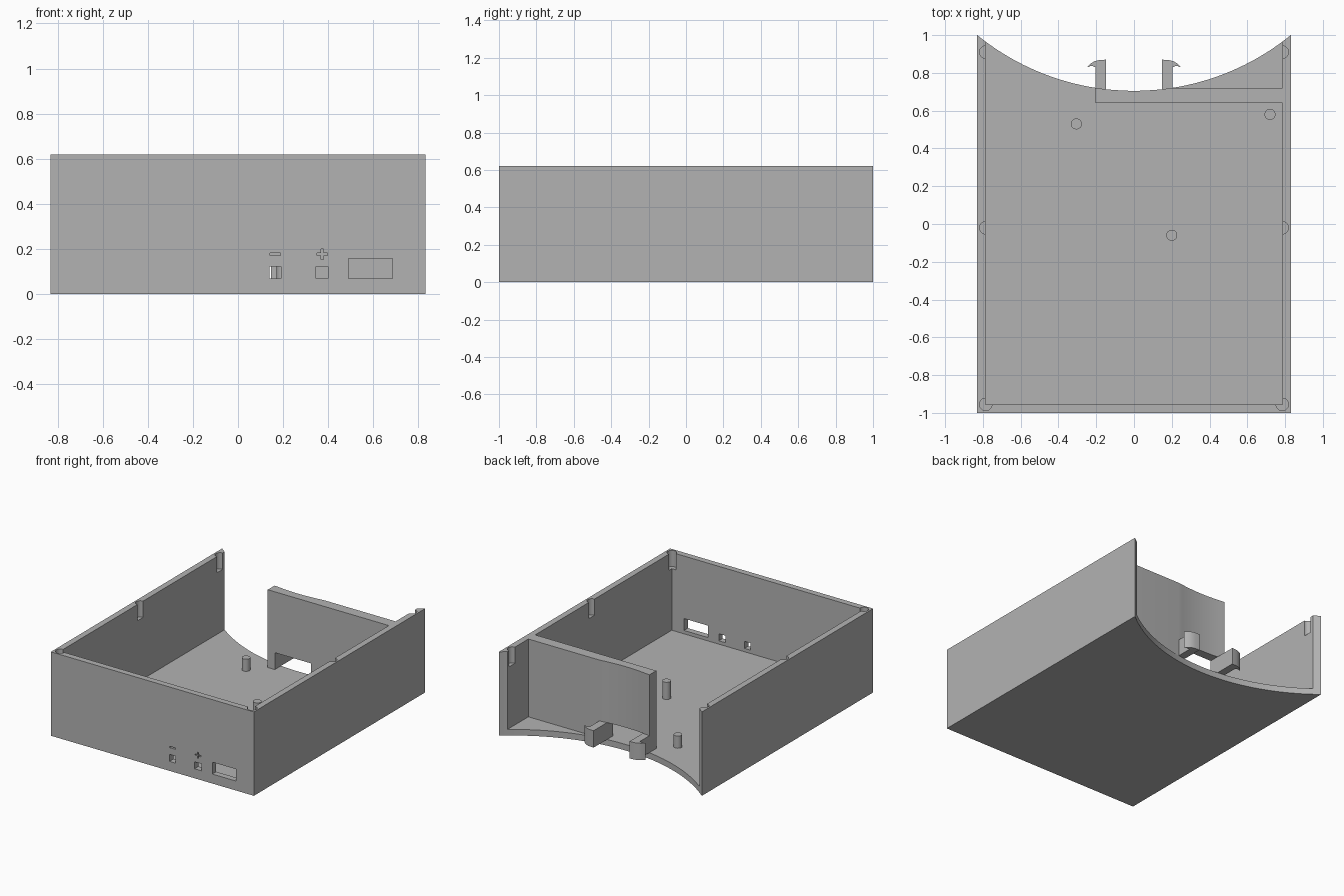
import bpy, bmesh, math

cube = bpy.data.objects.get("Cube")
if cube:
    bpy.data.objects.remove(cube, do_unlink=True)

# Main dimensions
HALF_W, HEIGHT, WALL = 0.83, 0.62, 0.045
IN_X, IN_Y = HALF_W - WALL, -1 + WALL
ARC_LOW, ARC_R = 0.705, 1.315
ARC_C = ARC_LOW + ARC_R

grey = bpy.data.materials.new("plain grey")
grey.use_nodes = True
grey.diffuse_color = (0.45, 0.45, 0.45, 1)
grey.node_tree.nodes["Principled BSDF"].inputs["Base Color"].default_value = (0.45, 0.45, 0.45, 1)


def arc_y(x):
    return ARC_C - math.sqrt(ARC_R ** 2 - x ** 2)


def prism(name, outline, z0, z1):
    """Extrude an x-y outline upward."""
    bm = bmesh.new()
    face = bm.faces.new([bm.verts.new((x, y, z0)) for x, y in outline])
    top = bmesh.ops.extrude_face_region(bm, geom=[face])
    verts = [v for v in top["geom"] if isinstance(v, bmesh.types.BMVert)]
    bmesh.ops.translate(bm, verts=verts, vec=(0, 0, z1 - z0))
    bmesh.ops.recalc_face_normals(bm, faces=bm.faces)
    mesh = bpy.data.meshes.new(name)
    bm.to_mesh(mesh)
    bm.free()
    mesh.materials.append(grey)
    obj = bpy.data.objects.new(name, mesh)
    bpy.context.collection.objects.link(obj)
    return obj


def box(name, x0, x1, y0, y1, z0, z1):
    return prism(name, [(x0, y0), (x1, y0), (x1, y1), (x0, y1)], z0, z1)


def rod(name, x, y, r, z0, z1, n=32):
    ring = [(x + r * math.cos(math.tau * i / n), y + r * math.sin(math.tau * i / n)) for i in range(n)]
    return prism(name, ring, z0, z1)


def activate(obj):
    bpy.ops.object.select_all(action='DESELECT')
    obj.select_set(True)
    bpy.context.view_layer.objects.active = obj


def cut(obj, cutter):
    cutter.hide_render = True
    mod = obj.modifiers.new("cut", 'BOOLEAN')
    mod.operation, mod.solver, mod.object = 'DIFFERENCE', 'EXACT', cutter
    activate(obj)
    bpy.ops.object.modifier_apply(modifier=mod.name)
    bpy.data.objects.remove(cutter, do_unlink=True)


def smooth(obj):
    activate(obj)
    bpy.ops.object.shade_smooth_by_angle(angle=math.radians(30))


# Open tray with a concave back edge
N = 48
back = [(HALF_W * (1 - 2 * i / N), arc_y(HALF_W * (1 - 2 * i / N))) for i in range(N + 1)]
tray = prism("tray", [(-HALF_W, -1), (HALF_W, -1)] + back, 0, HEIGHT)
cut(tray, box("cavity", -IN_X, IN_X, IN_Y, 1.5, WALL, 1))

# Lid pin sockets in the side walls
for side in (-1, 1):
    for y in (IN_Y, -0.02, 0.91):
        cut(tray, rod("socket", side * IN_X, y, 0.033, 0.5, 0.7))

# Front openings: two buttons and a port
for x0, x1, z1 in ((0.14, 0.19, 0.122), (0.345, 0.4, 0.122), (0.49, 0.685, 0.158)):
    cut(tray, box("opening", x0, x1, -1.1, -0.9, 0.07, z1))

# Engraved minus and plus marks
MARK = -0.98
for x, w, h in ((0.165, 0.023, 0.005), (0.373, 0.023, 0.005), (0.373, 0.005, 0.023)):
    cut(tray, box("mark", x - w, x + w, -1.1, MARK, 0.177 - h, 0.177 + h))
smooth(tray)

# Rear partition, following the concave edge near the middle
EDGE, FLAT, GAP, TOP = 0.205, 0.72, 0.147, 0.17
steps = [EDGE - 2 * EDGE * i / 16 for i in range(17)]
rear = [(IN_X + 0.01, FLAT)] + [(x, min(FLAT, arc_y(x))) for x in steps]
partition = prism("rear_partition", [(-EDGE, 0.64), (IN_X + 0.01, 0.64)] + rear, WALL - 0.01, HEIGHT)
cut(partition, box("doorway", -GAP, GAP, 0.5, 0.9, 0, TOP))
smooth(partition)

# Pair of outward-facing snap hooks
for side, name in ((-1, "right_hook"), (1, "left_hook")):
    shape = [(GAP, 0.68), (EDGE, 0.68), (EDGE, 0.83), (0.225, 0.838), (0.249, 0.83),
             (0.232, 0.848), (0.21, 0.861), (0.185, 0.868), (GAP, 0.87)]
    smooth(prism(name, [(side * x, y) for x, y in shape], WALL, TOP))

# Floor pegs
for name, x, y, z in (("rear_right_peg", -0.305, 0.53, 0.135),
                      ("rear_left_peg", 0.72, 0.58, 0.135),
                      ("middle_peg", 0.2, -0.06, 0.172)):
    smooth(rod(name, x, y, 0.029, WALL - 0.01, z))
